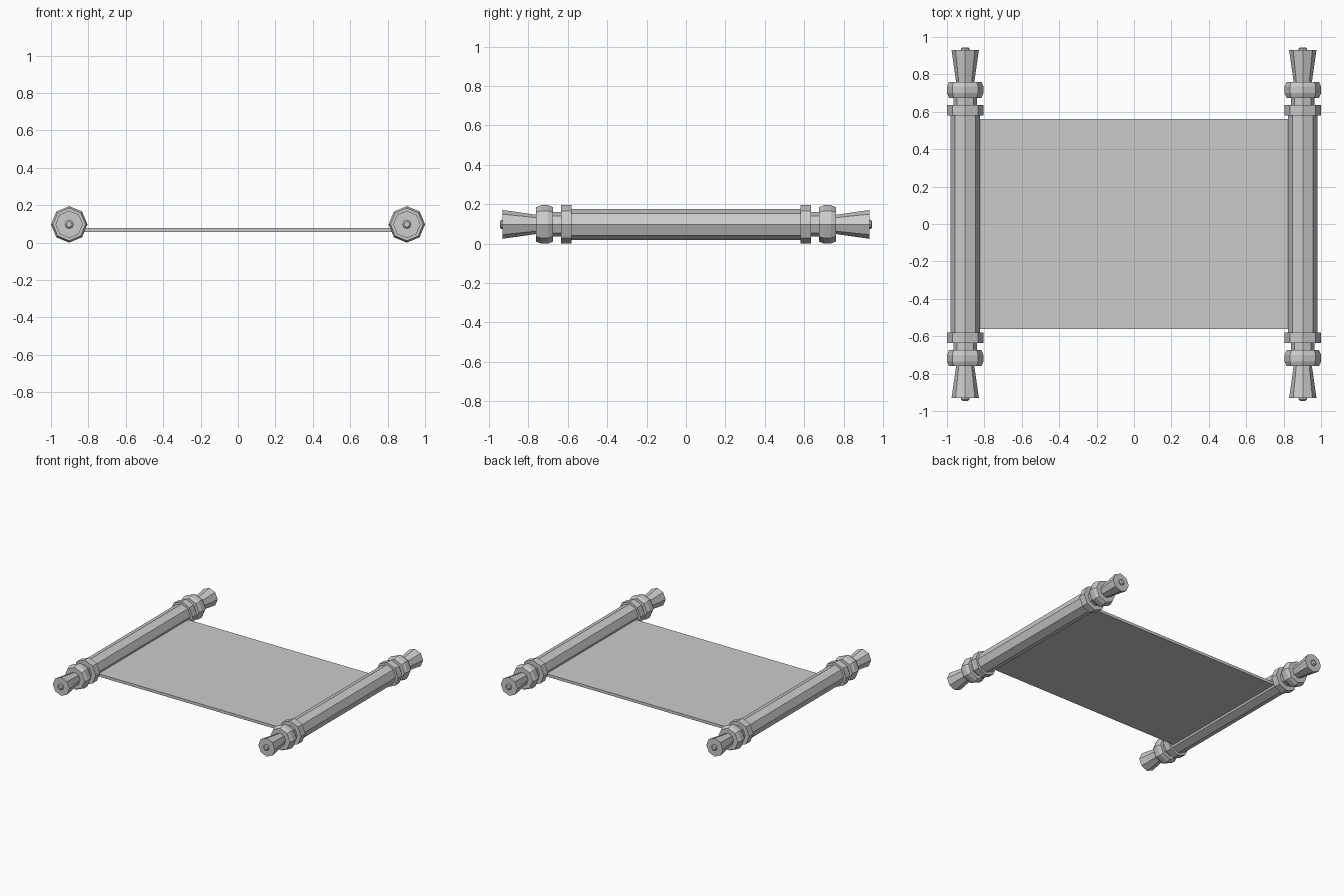
import bpy
import bmesh
import math
from mathutils import Vector

cube = bpy.data.objects.get("Cube")
if cube:
    bpy.data.objects.remove(cube, do_unlink=True)

SIDES = 8
ROD_X, ROD_Z = 0.9025, 0.0975

grey = bpy.data.materials.new("plain_grey")
grey.use_nodes = True
colour = (0.6, 0.6, 0.6, 1)
grey.diffuse_color = colour
grey.node_tree.nodes["Principled BSDF"].inputs["Base Color"].default_value = colour


def add_object(name, bm):
    bmesh.ops.recalc_face_normals(bm, faces=bm.faces)
    mesh = bpy.data.meshes.new(name)
    bm.to_mesh(mesh)
    bm.free()
    mesh.materials.append(grey)
    obj = bpy.data.objects.new(name, mesh)
    bpy.context.collection.objects.link(obj)


def turned(name, x, profile, end=1):
    """Eight-sided solid along y from (distance, radius) pairs."""
    bm = bmesh.new()
    rings = []
    for y, r in profile:
        angles = [math.tau * i / SIDES for i in range(SIDES)]
        rings.append([bm.verts.new(Vector((x + r * math.cos(a), end * y,
                                           ROD_Z + r * math.sin(a)))) for a in angles])
    for a, b in zip(rings, rings[1:]):
        for i in range(SIDES):
            j = (i + 1) % SIDES
            bm.faces.new((a[i], a[j], b[j], b[i]))
    bm.faces.new(rings[0])
    bm.faces.new(rings[-1])
    add_object(name, bm)


# Turned parts repeated at both ends of each rod
END_PARTS = {
    "collar": [(0.58, 0.0975), (0.635, 0.0975)],
    "neck": [(0.63, 0.062), (0.68, 0.062)],
    "bulb": [(0.675, 0.087), (0.7, 0.0975), (0.735, 0.0975), (0.76, 0.087)],
    "handle": [(0.755, 0.048), (0.93, 0.073)],
    "end_pin": [(0.925, 0.023), (0.938, 0.023), (0.945, 0.015)],
}

for side, x in (("left", ROD_X), ("right", -ROD_X)):
    turned(f"{side}_rod", x, [(-0.585, 0.079), (0.585, 0.079)])
    for place, end in (("front", -1), ("back", 1)):
        for part, profile in END_PARTS.items():
            turned(f"{side}_{place}_{part}", x, profile, end)

# Thin sheet stretched between the rods
bm = bmesh.new()
bmesh.ops.create_cube(bm, size=1)
bmesh.ops.scale(bm, vec=(1.7, 1.124, 0.022), verts=bm.verts)
bmesh.ops.translate(bm, vec=(0, 0, 0.067), verts=bm.verts)
add_object("sheet", bm)
